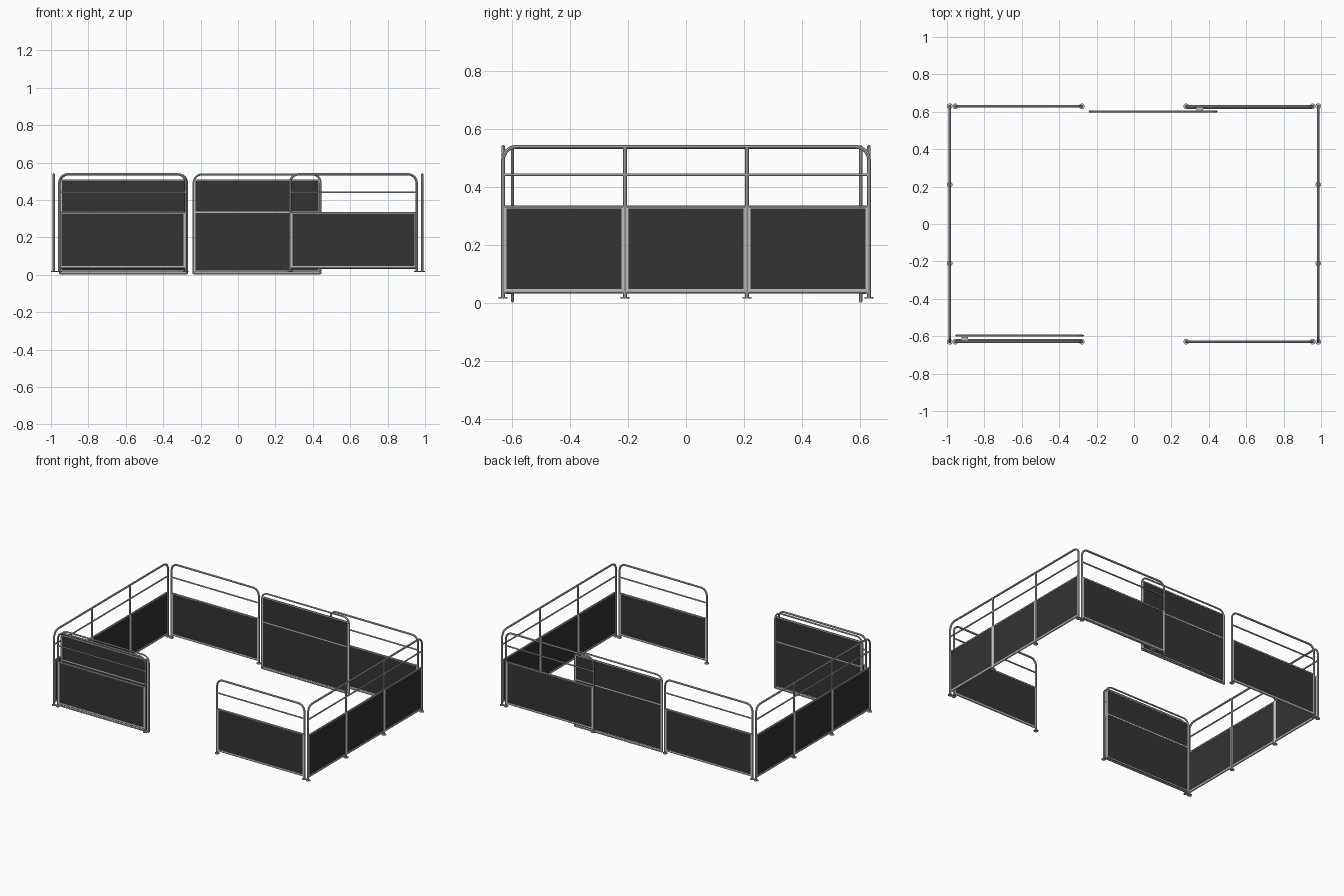
import bpy, math
from mathutils import Vector, Matrix

cube = bpy.data.objects.get("Cube")
if cube:
    bpy.data.objects.remove(cube, do_unlink=True)


def material(name, value):
    mat = bpy.data.materials.new(name)
    mat.use_nodes = True
    colour = (value, value, value, 1)
    mat.diffuse_color = colour
    mat.node_tree.nodes["Principled BSDF"].inputs["Base Color"].default_value = colour
    return mat


steel = material("light grey steel", 0.52)
rubber = material("dark grey sheet", 0.033)


def tubes(name, paths, radius, place):
    """Round tubes along local (u, z) paths, kept as one mesh."""
    curve = bpy.data.curves.new(name, "CURVE")
    curve.dimensions = "3D"
    curve.bevel_depth = radius
    curve.bevel_resolution = 2
    curve.use_fill_caps = True
    for path in paths:
        spline = curve.splines.new("POLY")
        spline.points.add(len(path) - 1)
        for point, (u, z) in zip(spline.points, path):
            point.co = (u, 0, z, 1)
    curve.materials.append(steel)
    obj = bpy.data.objects.new(name, curve)
    bpy.context.collection.objects.link(obj)
    obj.matrix_world = place
    bpy.ops.object.select_all(action="DESELECT")
    obj.select_set(True)
    bpy.context.view_layer.objects.active = obj
    bpy.ops.object.convert(target="MESH")
    bpy.ops.object.shade_smooth_by_angle()


def box(name, centre, size, mat, place):
    bpy.ops.mesh.primitive_cube_add(size=1)
    obj = bpy.context.object
    obj.name = name
    obj.data.transform(Matrix.Translation(centre) @ Matrix.Diagonal((*size, 1)))
    obj.data.materials.append(mat)
    obj.matrix_world = place


def foot(name, u, place):
    bpy.ops.mesh.primitive_cylinder_add(vertices=16, radius=0.015, depth=0.005)
    obj = bpy.context.object
    obj.name = name
    obj.data.materials.append(steel)
    obj.matrix_world = place @ Matrix.Translation((u, 0, 0.018))
    bpy.ops.object.shade_smooth_by_angle()


def arch(half, bottom, top, bend):
    """Upside-down U path with rounded corners."""
    right = []
    for i in range(9):
        a = math.radians(90) * i / 8
        right.append((half - bend + bend * math.cos(a), top - bend + bend * math.sin(a)))
    right = [(half, bottom)] + right
    return right + [(-u, z) for u, z in reversed(right)]


def sheet(name, u0, u1, z0, z1, place):
    """Dark infill sheet with a slim steel border."""
    mid, w, h, b = (u0 + u1) / 2, u1 - u0, z1 - z0, 0.007
    box(name, (mid, 0, (z0 + z1) / 2), (w, 0.004, h), rubber, place)
    for u in (u0 + b / 2, u1 - b / 2):
        box(name + "_side_border", (u, 0, (z0 + z1) / 2), (b, 0.007, h), steel, place)
    for z in (z0 + b / 2, z1 - b / 2):
        box(name + "_flat_border", (mid, 0, z), (w, 0.007, b), steel, place)


def fence(name, half, bays, place):
    """Fixed fence panel: arch, posts, rails, feet and sheets."""
    step = 2 * half / bays
    posts = [-half + step * i for i in range(bays + 1)]
    paths = [arch(half, 0.018, 0.537, 0.045)]
    paths += [[(u, 0.018), (u, 0.537)] for u in posts[1:-1]]
    tubes(name + "_frame", paths, 0.0065, place)
    tubes(name + "_rails", [[(-half, z), (half, z)] for z in (0.038, 0.33, 0.441)], 0.005, place)
    for u in posts:
        foot(name + "_foot", u, place)
    for u in posts[:-1]:
        sheet(name + "_sheet", u + 0.005, u + step - 0.005, 0.041, 0.332, place)


def gate(name, half, place):
    """Sliding gate: slim arch filled with two sheets."""
    tubes(name + "_frame", [arch(half, 0.004, 0.537, 0.045),
                            [(-half, 0.006), (half, 0.006)]], 0.0055, place)
    sheet(name + "_lower_sheet", -half + 0.004, half - 0.004, 0.016, 0.337, place)
    sheet(name + "_upper_sheet", -half + 0.004, half - 0.004, 0.331, 0.51, place)


def at(x, y, angle=0):
    return Matrix.Translation(Vector((x, y, 0))) @ Matrix.Rotation(math.radians(angle), 4, "Z")


# Long side fences
for side, x in (("right", -0.985), ("left", 0.985)):
    fence(side + "_fence", 0.63, 3, at(x, 0, 90))

# Short fences flanking the openings
for end, y in (("front", -0.629), ("back", 0.629)):
    for side, x in (("right", -0.617), ("left", 0.617)):
        fence(end + "_" + side + "_fence", 0.338, 1, at(x, y))

# Sliding gates, one open and one half closed
gate("front_gate", 0.339, at(-0.612, -0.597))
gate("back_gate", 0.339, at(0.102, 0.602))

# Guide tracks and brackets that carry the gates
for end, x, bracket_x, s in (("front", -0.617, -0.905, -1), ("back", 0.617, 0.352, 1)):
    tubes(end + "_gate_track", [[(-0.335, 0.036), (0.335, 0.036)]], 0.004, at(x, s * 0.62))
    box(end + "_gate_bracket", (bracket_x, s * 0.611, 0.036), (0.035, 0.016, 0.012), steel, at(0, 0))
